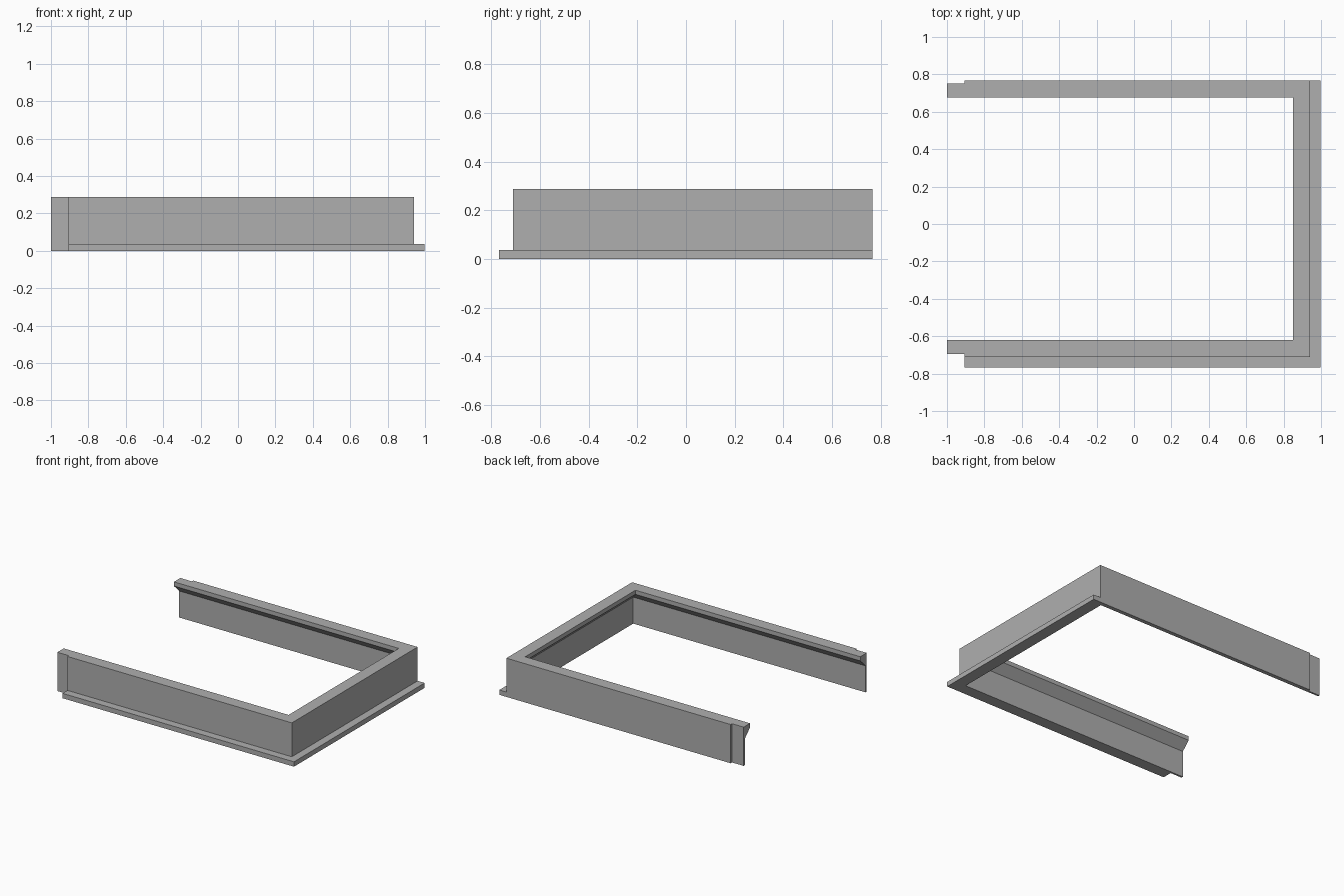
import bpy
import bmesh

cube = bpy.data.objects.get("Cube")
if cube:
    bpy.data.objects.remove(cube, do_unlink=True)

grey = bpy.data.materials.new("plain grey")
grey.use_nodes = True
colour = (0.43, 0.43, 0.43, 1)
grey.diffuse_color = colour
grey.node_tree.nodes["Principled BSDF"].inputs["Base Color"].default_value = colour

# Main outlines
START, STEP, SIDE = -1.0, -0.905, 0.94
FRONT, BACK = -0.71, 0.767
HEIGHT, FLANGE, FLANGE_H = 0.288, 0.058, 0.036
WALL, LIP, LIP_Z, CHAMFER_Z, RECESS = 0.03, 0.091, 0.257, 0.197, 0.016


def sweep(name, profile, path):
    """Sweep (inward offset, z) points along (x, y, inward x, inward y) stations."""
    bm = bmesh.new()
    rings = [[bm.verts.new((x + ix * d, y + iy * d, z)) for d, z in profile]
             for x, y, ix, iy in path]
    n = len(profile)
    for a, b in zip(rings, rings[1:]):
        for i in range(n):
            j = (i + 1) % n
            bm.faces.new((a[i], a[j], b[j], b[i]))
    bm.faces.new(rings[0])
    bm.faces.new(rings[-1])
    bmesh.ops.recalc_face_normals(bm, faces=bm.faces)
    mesh = bpy.data.meshes.new(name)
    bm.to_mesh(mesh)
    bm.free()
    mesh.materials.append(grey)
    obj = bpy.data.objects.new(name, mesh)
    bpy.context.collection.objects.link(obj)
    return obj


def wall_profile(outer):
    """Thin wall with an inward lip that is chamfered underneath."""
    return [(outer, 0), (outer, HEIGHT), (LIP, HEIGHT), (LIP, LIP_Z),
            (WALL, CHAMFER_Z), (WALL, 0)]


# Three-sided wall with mitred corners, open on one side
sweep("frame_wall", wall_profile(0),
      [(STEP, FRONT, 0, 1), (SIDE, FRONT, -1, 1),
       (SIDE, BACK, -1, -1), (STEP, BACK, 0, -1)])

# Recessed tabs at the two open ends
for name, y, inward in (("front_end_tab", FRONT, 1), ("back_end_tab", BACK, -1)):
    sweep(name, wall_profile(RECESS),
          [(START, y, 0, inward), (STEP, y, 0, inward)])

# Outward base flange along the front and the side
sweep("base_flange", [(0, 0), (0, FLANGE_H), (-FLANGE, FLANGE_H), (-FLANGE, 0)],
      [(STEP, FRONT, 0, 1), (SIDE, FRONT, -1, 1), (SIDE, BACK, -1, 0)])
